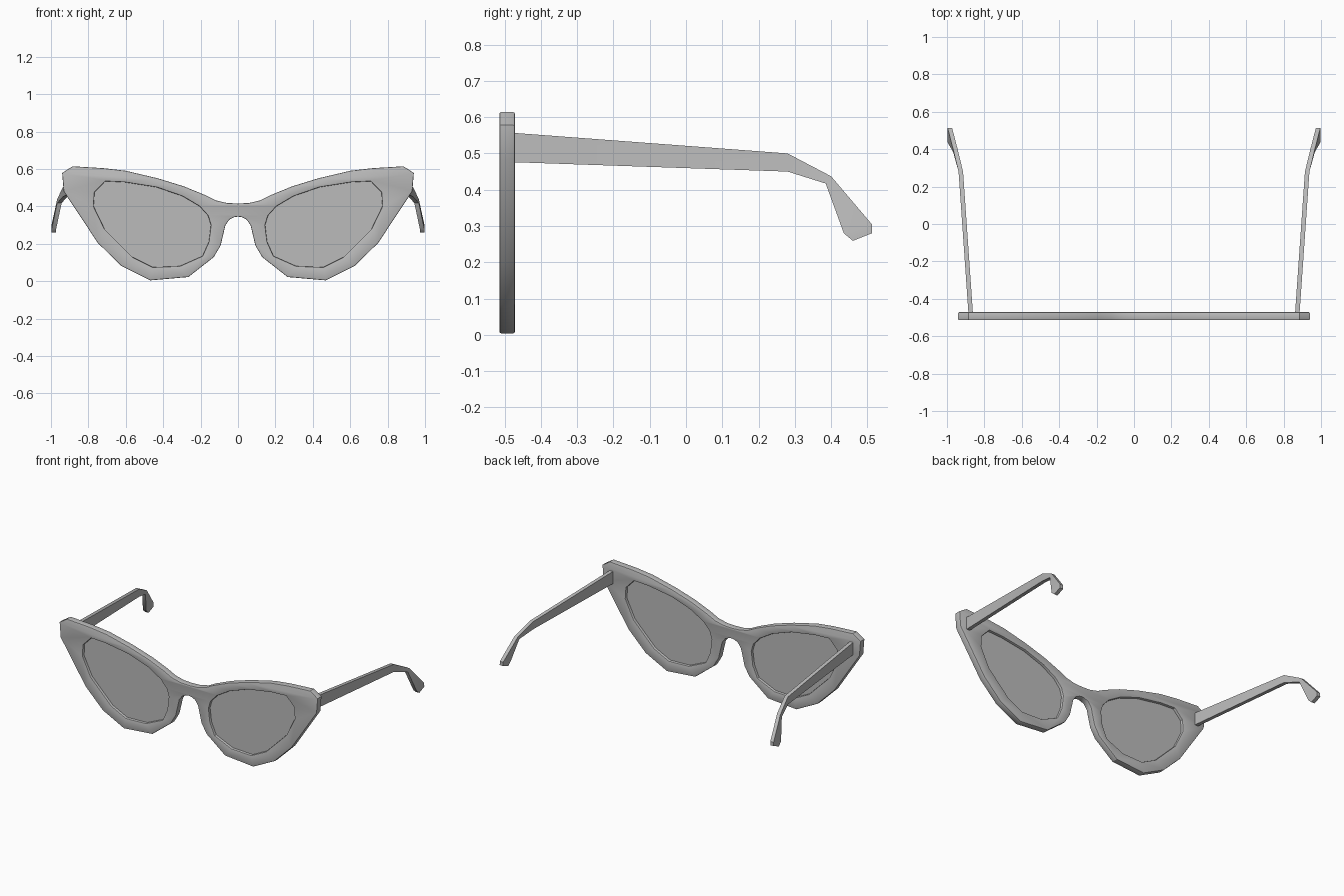
import bpy, bmesh, math

cube = bpy.data.objects.get("Cube")
if cube:
    bpy.data.objects.remove(cube, do_unlink=True)

grey = bpy.data.materials.new("plain grey")
grey.use_nodes = True
COLOUR = (0.5, 0.5, 0.5, 1)
grey.diffuse_color = COLOUR
grey.node_tree.nodes["Principled BSDF"].inputs["Base Color"].default_value = COLOUR

FRONT_Y = -0.493


def finish(ob):
    """Clean the mesh, colour it and smooth only the shallow edges."""
    bm = bmesh.new()
    bm.from_mesh(ob.data)
    bmesh.ops.remove_doubles(bm, verts=bm.verts, dist=0.0002)
    bmesh.ops.recalc_face_normals(bm, faces=bm.faces)
    bm.to_mesh(ob.data)
    bm.free()
    ob.data.materials.clear()
    ob.data.materials.append(grey)
    bpy.ops.object.select_all(action='DESELECT')
    ob.select_set(True)
    bpy.context.view_layer.objects.active = ob
    bpy.ops.object.shade_smooth_by_angle(angle=math.radians(30))


def plate(name, outlines, half_depth, bevel=0.0):
    """Upright plate from closed outlines; inner outlines become holes."""
    curve = bpy.data.curves.new(name, 'CURVE')
    curve.dimensions = '2D'
    curve.fill_mode = 'BOTH'
    curve.extrude = half_depth - bevel
    curve.bevel_depth = bevel
    curve.bevel_resolution = 1
    curve.offset = -bevel
    for pts in outlines:
        s = curve.splines.new('POLY')
        s.points.add(len(pts) - 1)
        for p, (x, z) in zip(s.points, pts):
            p.co = (x, z, 0, 1)
        s.use_cyclic_u = True
    ob = bpy.data.objects.new(name, curve)
    bpy.context.collection.objects.link(ob)
    ob.rotation_euler.x = math.pi / 2
    ob.location.y = FRONT_Y
    bpy.ops.object.select_all(action='DESELECT')
    ob.select_set(True)
    bpy.context.view_layer.objects.active = ob
    bpy.ops.object.convert(target='MESH')
    finish(bpy.context.object)


def mirror(pts):
    return [(-x, z) for x, z in reversed(pts)]


# Half outline of the frame, from the bridge top round to the bridge underside
half = [(0.06, 0.418), (0.12, 0.432), (0.18, 0.462), (0.29, 0.507), (0.43, 0.55),
        (0.60, 0.59), (0.72, 0.604), (0.885, 0.614), (0.94, 0.578), (0.932, 0.48),
        (0.75, 0.205), (0.625, 0.082), (0.47, 0.004), (0.265, 0.022), (0.13, 0.128),
        (0.093, 0.19), (0.067, 0.30), (0.045, 0.33), (0.02, 0.342)]
lens = [(0.71, 0.534), (0.606, 0.529), (0.435, 0.502), (0.296, 0.454), (0.205, 0.40),
        (0.16, 0.35), (0.145, 0.30), (0.156, 0.21), (0.19, 0.134), (0.312, 0.08),
        (0.457, 0.075), (0.563, 0.128), (0.713, 0.278), (0.772, 0.40), (0.767, 0.475)]

plate("front_frame", [[(0, 0.415)] + half + [(0, 0.345)] + mirror(half),
                      lens, mirror(lens)], 0.0215, 0.005)
plate("left_lens", [lens], 0.004)
plate("right_lens", [mirror(lens)], 0.004)

# Temple sections: centre x, then top (y, z) and bottom (y, z)
sections = [(0.873, (-0.48, 0.557), (-0.48, 0.476)),
            (0.926, (0.28, 0.50), (0.28, 0.45)),
            (0.955, (0.40, 0.437), (0.385, 0.417)),
            (0.984, (0.512, 0.305), (0.435, 0.28)),
            (0.985, (0.512, 0.28), (0.46, 0.259))]


def temple(name, side):
    bm = bmesh.new()
    rings = []
    for x, top, bottom in sections:
        rings.append([bm.verts.new((side * (x + dx), *p)) for dx, p in
                      ((-0.012, top), (0.012, top), (0.012, bottom), (-0.012, bottom))])
    for a, b in zip(rings, rings[1:]):
        for i in range(4):
            j = (i + 1) % 4
            bm.faces.new((a[i], a[j], b[j], b[i]))
    bm.faces.new(rings[0])
    bm.faces.new(rings[-1])
    bmesh.ops.recalc_face_normals(bm, faces=bm.faces)
    mesh = bpy.data.meshes.new(name)
    bm.to_mesh(mesh)
    bm.free()
    ob = bpy.data.objects.new(name, mesh)
    bpy.context.collection.objects.link(ob)
    finish(ob)


temple("left_temple", 1)
temple("right_temple", -1)
